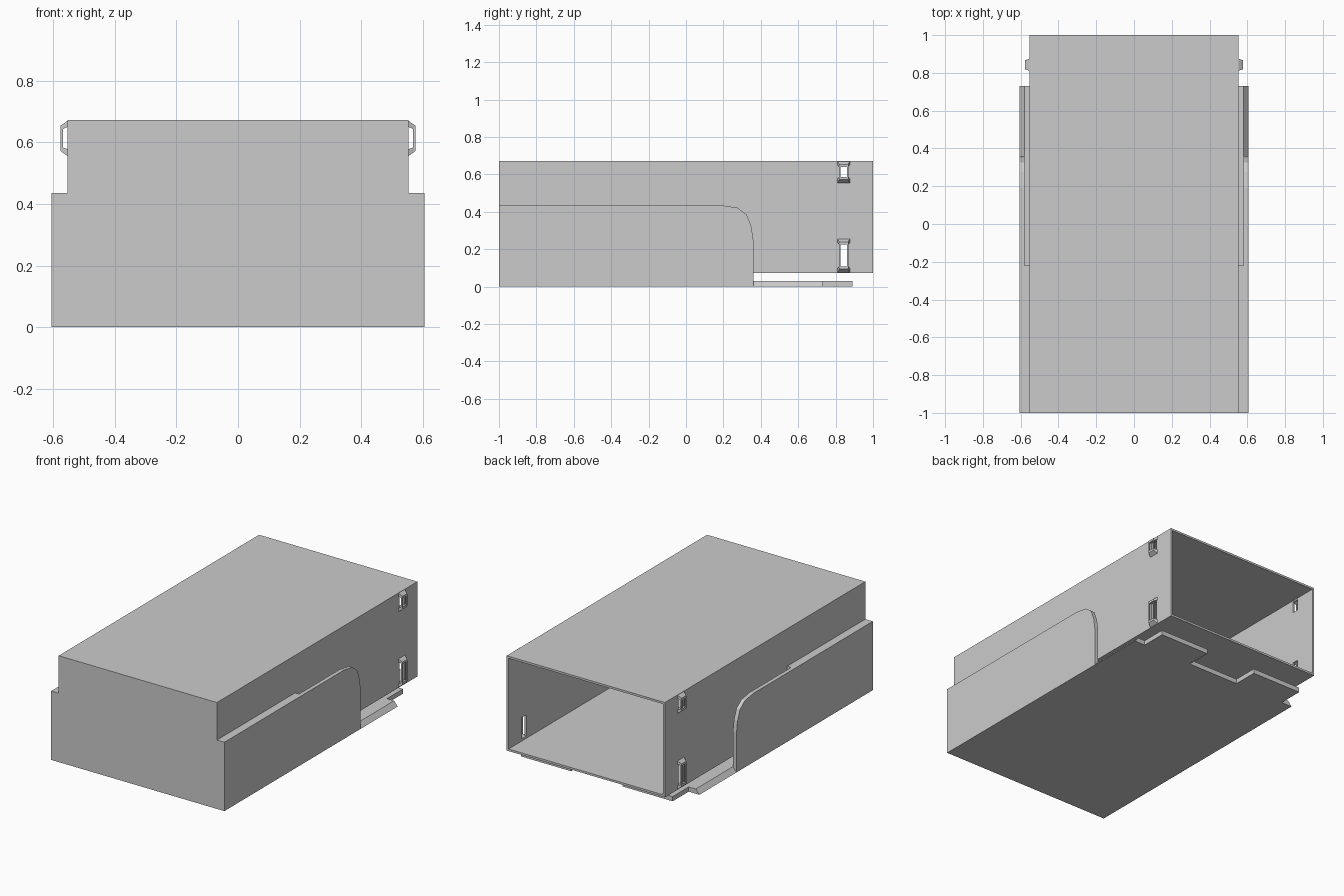
import bpy, bmesh

if "Cube" in bpy.data.objects:
    bpy.data.objects.remove(bpy.data.objects["Cube"])


def add_object(name, bm, mirror=False):
    bmesh.ops.recalc_face_normals(bm, faces=bm.faces)
    mesh = bpy.data.meshes.new(name)
    bm.to_mesh(mesh)
    bm.free()
    ob = bpy.data.objects.new(name, mesh)
    bpy.context.collection.objects.link(ob)
    if mirror:
        ob.modifiers.new("mirror", 'MIRROR')
    return ob


def loft(bm, a, b):
    """Join two matching closed loops into a capped solid."""
    va = [bm.verts.new(p) for p in a]
    vb = [bm.verts.new(p) for p in b]
    n = len(va)
    bm.faces.new(va)
    bm.faces.new(vb[::-1])
    for i in range(n):
        j = (i + 1) % n
        bm.faces.new((va[i], vb[i], vb[j], va[j]))


def rect(x, y0, y1, z0, z1):
    return [(x, y0, z0), (x, y1, z0), (x, y1, z1), (x, y0, z1)]


def box(name, x, y, z, mirror=False):
    bm = bmesh.new()
    loft(bm, rect(x[0], *y, *z), rect(x[1], *y, *z))
    return add_object(name, bm, mirror)


# Windows behind the side loops: (outer bottom, hole bottom, hole top, outer top)
LOOPS = {"lower": (0.075, 0.1, 0.235, 0.255), "upper": (0.555, 0.578, 0.65, 0.67)}

# Hollow inner case, open at the back
case = box("inner_case", (-0.553, 0.553), (-1, 1), (0.073, 0.672))
cutters = [box("cavity_cutter", (-0.54, 0.54), (-0.985, 1.1), (0.086, 0.659))]
for key, (_, z0, z1, _) in LOOPS.items():
    cutters.append(box(key + "_window_cutter", (-0.7, 0.7), (0.822, 0.865),
                       (z0, min(z1, 0.65))))
for c in cutters:
    c.hide_render = True
    mod = case.modifiers.new(c.name, 'BOOLEAN')
    mod.operation = 'DIFFERENCE'
    mod.solver = 'EXACT'
    mod.object = c
deps = bpy.context.evaluated_depsgraph_get()
case_mesh = bpy.data.meshes.new_from_object(case.evaluated_get(deps))
case.modifiers.clear()
case.data = case_mesh
for c in cutters:
    bpy.data.objects.remove(c)

# Side loops: sloped ends joined by two thin outer bars
for key, (z0, z1, z2, z3) in LOOPS.items():
    bm = bmesh.new()
    loft(bm, rect(0.553, 0.81, 0.876, z2, z3),
         rect(0.576, 0.82, 0.866, z2 - 0.01, z2 + 0.004))
    loft(bm, rect(0.553, 0.81, 0.876, z0, z1),
         rect(0.576, 0.82, 0.866, z1 - 0.006, z1 + 0.008))
    for y0, y1 in ((0.818, 0.826), (0.86, 0.868)):
        loft(bm, rect(0.568, y0, y1, z1, z2), rect(0.576, y0, y1, z1, z2))
    add_object(key + "_side_loop", bm, True)

# Outer side panels with a rounded upper corner
profile = [(-1, 0), (0.36, 0), (0.36, 0.25), (0.35, 0.32), (0.325, 0.385),
           (0.275, 0.422), (0.19, 0.435), (-1, 0.435)]
bm = bmesh.new()
loft(bm, [(0.58, y, z) for y, z in profile], [(0.605, y, z) for y, z in profile])
add_object("side_panel", bm, True)

# Solid webs joining the sleeve to the case at the front
box("side_web", (0.553, 0.58), (-1, -0.22), (0.03, 0.435), True)
box("under_web", (-0.553, 0.553), (-1, -0.22), (0.03, 0.073))

# Base plate with chamfered long edges, and two rear tabs
section = [(-0.605, 0), (0.605, 0), (0.58, 0.03), (-0.58, 0.03)]
bm = bmesh.new()
loft(bm, [(x, -1, z) for x, z in section], [(x, 0.73, z) for x, z in section])
add_object("base_plate", bm)
box("rear_tab", (0.18, 0.53), (0.73, 0.89), (0, 0.03), True)
